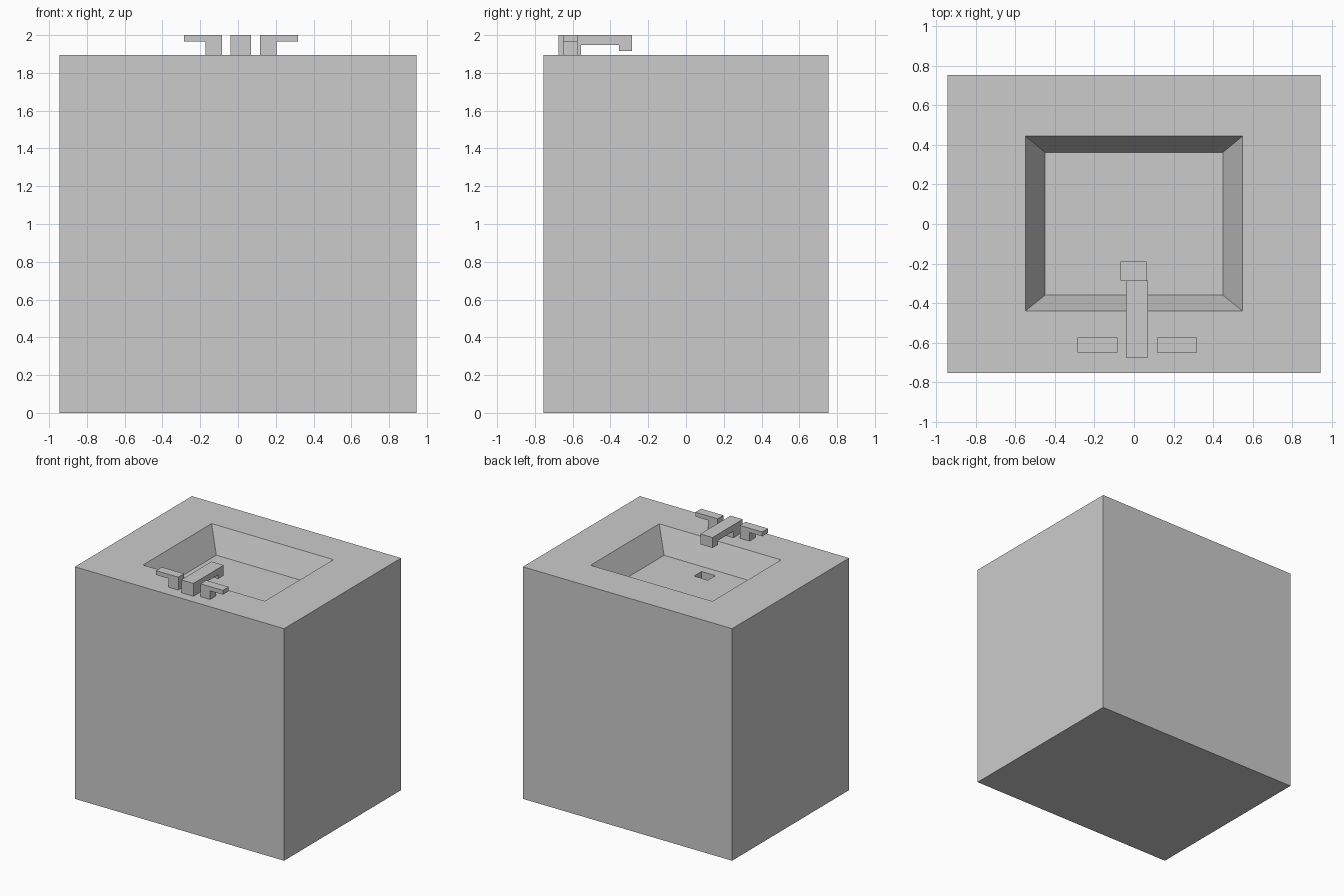
import bpy, bmesh

if "Cube" in bpy.data.objects:
    bpy.data.objects.remove(bpy.data.objects["Cube"])


def finish(name, bm):
    bmesh.ops.recalc_face_normals(bm, faces=bm.faces)
    mesh = bpy.data.meshes.new(name)
    bm.to_mesh(mesh)
    bm.free()
    obj = bpy.data.objects.new(name, mesh)
    bpy.context.collection.objects.link(obj)
    return obj


def nested_rings(name, rings):
    """Skin a chain of rectangles (x0, x1, y0, y1, z), capping both ends."""
    bm = bmesh.new()
    loops = [[bm.verts.new(p) for p in
              ((x0, y0, z), (x1, y0, z), (x1, y1, z), (x0, y1, z))]
             for x0, x1, y0, y1, z in rings]
    for a, b in zip(loops, loops[1:]):
        for i in range(4):
            j = (i + 1) % 4
            bm.faces.new((a[i], a[j], b[j], b[i]))
    bm.faces.new(loops[0])
    bm.faces.new(loops[-1])
    return finish(name, bm)


def extrude_profile(name, points, offset):
    """Extrude a closed 3D outline by an offset vector."""
    bm = bmesh.new()
    face = bm.faces.new([bm.verts.new(p) for p in points])
    out = bmesh.ops.extrude_face_region(bm, geom=[face], use_keep_orig=True)
    verts = [g for g in out["geom"] if isinstance(g, bmesh.types.BMVert)]
    bmesh.ops.translate(bm, verts=verts, vec=offset)
    return finish(name, bm)


TOP = 1.895
FLOOR = 1.695

# Cabinet with sloped basin and square drain recess
nested_rings("sink_cabinet", [
    (-0.945, 0.945, -0.755, 0.755, 0),
    (-0.945, 0.945, -0.755, 0.755, TOP),
    (-0.55, 0.55, -0.44, 0.445, TOP),
    (-0.45, 0.45, -0.36, 0.363, FLOOR),
    (-0.065, 0.06, -0.287, -0.19, FLOOR),
    (-0.065, 0.06, -0.287, -0.19, FLOOR - 0.1),
])

# Faucet: side profile extruded across x
spout = [(-0.675, TOP), (-0.555, TOP), (-0.555, 1.948), (-0.355, 1.948),
         (-0.355, 1.915), (-0.285, 1.915), (-0.285, 2.0), (-0.675, 2.0)]
extrude_profile("faucet_spout", [(-0.04, y, z) for y, z in spout], (0.11, 0, 0))

# Tap handles: mirrored profile about the faucet centre line
handle = [(0.1, TOP), (0.188, TOP), (0.188, 1.965), (0.302, 1.965),
          (0.302, 2.0), (0.1, 2.0)]
for side, sign in (("left", -1), ("right", 1)):
    extrude_profile(side + "_tap_handle",
                    [(0.016 + sign * x, -0.65, z) for x, z in handle],
                    (0, 0.075, 0))
